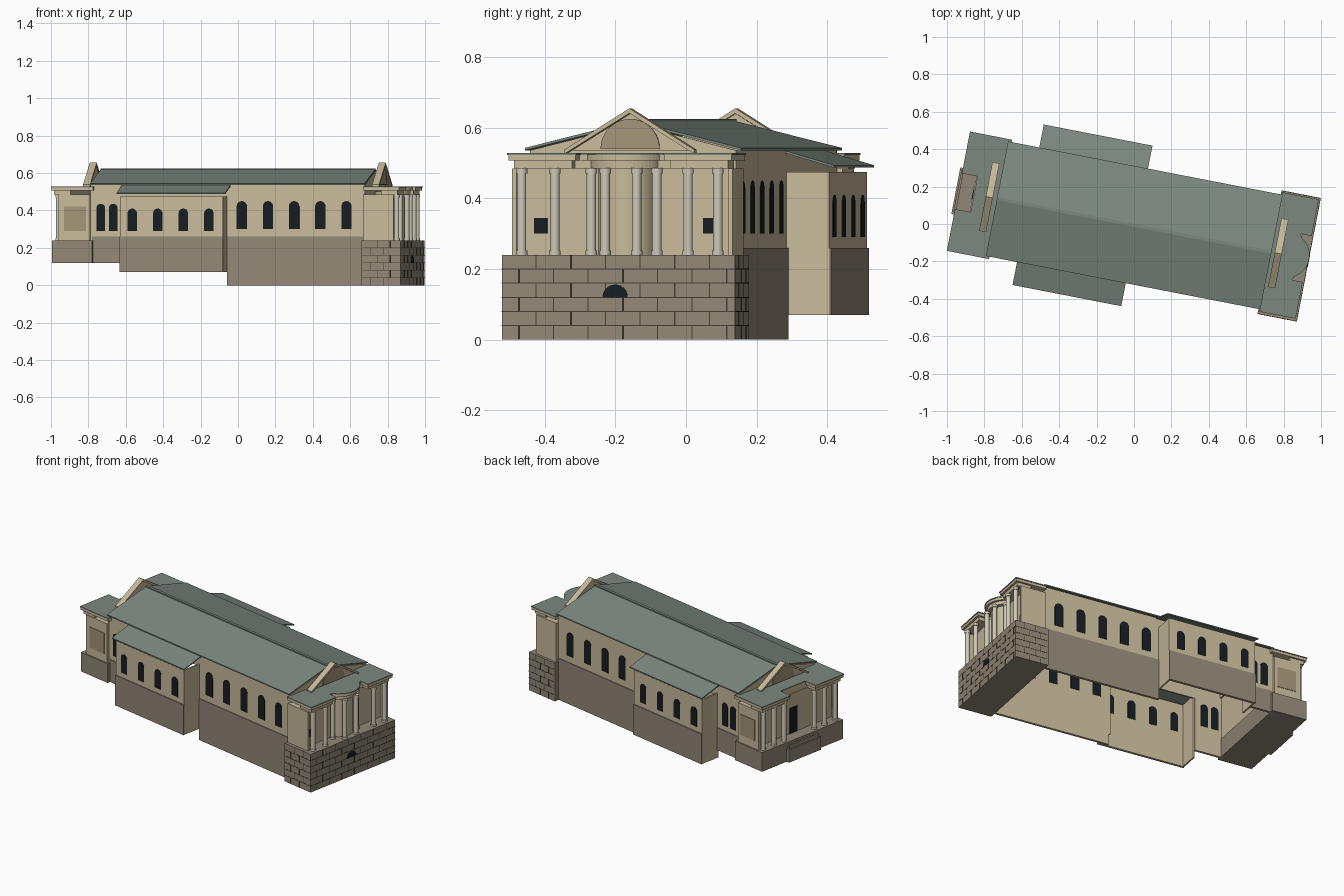
import bpy, bmesh
from math import sin, cos, pi, radians, asin
from mathutils import Matrix, Vector

if "Cube" in bpy.data.objects:
    bpy.data.objects.remove(bpy.data.objects["Cube"])

# Whole building is modelled along u (length) and v (depth), then turned on plan
M = Matrix.Rotation(radians(-11), 4, 'Z') @ Matrix.Translation((0, -0.007, 0))

def material(name, r, g, b):
    m = bpy.data.materials.new(name)
    m.diffuse_color = (r, g, b, 1)
    m.use_nodes = True
    m.node_tree.nodes["Principled BSDF"].inputs["Base Color"].default_value = m.diffuse_color
    return m

STONE = material("cream_stone", .58, .49, .325)
BASE = material("base_stone", .29, .245, .185)
ROOF = material("green_roof", .20, .25, .215)
GLASS = material("dark_glass", .008, .012, .016)
COLUMN = material("pale_column", .62, .59, .49)
PANEL = material("panel_stone", .37, .30, .19)
JOINT = material("joint", .06, .05, .04)

def part(name, mat, solids, smooth=False):
    """Each solid is (axis, 2D outline, low, high): an outline pushed along an axis."""
    bm = bmesh.new()
    for axis, pts, lo, hi in solids:
        def place(p, t):
            a, b = p
            return M @ Vector({'z': (a, b, t), 'u': (t, a, b), 'v': (a, t, b)}[axis])
        bot = [bm.verts.new(place(p, lo)) for p in pts]
        top = [bm.verts.new(place(p, hi)) for p in pts]
        bm.faces.new(bot)
        bm.faces.new(top)
        n = len(pts)
        for i in range(n):
            j = (i + 1) % n
            bm.faces.new((bot[i], bot[j], top[j], top[i]))
    bmesh.ops.recalc_face_normals(bm, faces=bm.faces)
    me = bpy.data.meshes.new(name)
    bm.to_mesh(me)
    bm.free()
    me.materials.append(mat)
    ob = bpy.data.objects.new(name, me)
    bpy.context.collection.objects.link(ob)
    if smooth:
        bpy.ops.object.select_all(action='DESELECT')
        ob.select_set(True)
        bpy.context.view_layer.objects.active = ob
        bpy.ops.object.shade_smooth_by_angle(angle=radians(35))
    return ob

def rect(a0, a1, b0, b1):
    return [(a0, b0), (a1, b0), (a1, b1), (a0, b1)]

def box(u0, u1, v0, v1, z0, z1):
    return ('z', rect(u0, u1, v0, v1), z0, z1)

def arc(ca, cb, r, a0, a1, n):
    return [(ca + r * cos(a0 + (a1 - a0) * i / n), cb + r * sin(a0 + (a1 - a0) * i / n))
            for i in range(n + 1)]

def arch(u, z0, z1, w):
    return [(u - w / 2, z0), (u + w / 2, z0)] + arc(u, z1 - w / 2, w / 2, 0, pi, 10)

def wall(s, u0, u1, v, z0, z1, t=.01):
    a, b = sorted((s * v, s * (v - t)))
    return box(u0, u1, a, b, z0, z1)

# Long side walls, side wings, stone bases, windows and wing roofs, both sides
for s, side in ((-1, "front"), (1, "back")):
    part(side + "_main_wall", STONE, [wall(s, .0, .75, .297, .0, .535),
                                      wall(s, -.745, -.56, .297, .12, .535),
                                      wall(s, -.56, .0, .297, .46, .535)])
    part(side + "_main_base", BASE, [wall(s, .0, .745, .302, .0, .26, .005),
                                     wall(s, -.735, -.56, .302, .12, .26, .005)])
    part(side + "_wing_wall", STONE, [wall(s, -.56, .0, .42, .07, .475),
                                      wall(s, -.56, -.55, .41, .07, .475, .12),
                                      wall(s, -.01, .0, .41, .07, .475, .12)])
    part(side + "_wing_base", BASE, [wall(s, -.562, .002, .426, .07, .26, .006)])
    part(side + "_wing_roof", ROOF, [('u', [(s * .29, .537), (s * .437, .494),
                                            (s * .437, .487), (s * .29, .53)], -.575, .017)])
    wins = []
    groups = (([.08 + .1425 * i for i in range(5)], .30, .45, .056, .299),
              ([-.493 + .139 * i for i in range(4)], .29, .41, .05, .422),
              ([-.688, -.62], .29, .435, .047, .299))
    for us, z0, z1, w, v in groups:
        lo, hi = sorted((s * v, s * (v - .014)))
        wins += [('v', arch(u, z0, z1, w), lo, hi) for u in us]
    part(side + "_windows", GLASS, wins)
    # Recessed-looking panel on the side of the left block
    lo, hi = sorted((s * .30, s * .317))
    part(side + "_side_panel", PANEL, [('v', rect(-.885, -.765, .29, .42), lo, hi)])

# Main gabled roof with ridge and end gable walls
part("main_roof", ROOF, [('u', [(-.312, .543), (0, .62), (.312, .543),
                                (.312, .536), (0, .612), (-.312, .536)], -.745, .75)])
part("roof_ridge", ROOF, [box(-.745, .75, -.008, .008, .61, .625)])
gable = [(-.297, .2), (-.297, .536), (0, .61), (.297, .536), (.297, .2)]
part("gable_walls", STONE, [('u', gable, -.745, -.735), ('u', gable, .74, .75)])

# Pediments at both ends: recessed triangle, raking beams and half-round panel
for s, end in ((-1, "left"), (1, "right")):
    def span(a, b):
        return sorted((s * a, s * b))
    part(end + "_pediment", STONE, [('u', [(-.17, .535), (.17, .535), (0, .64)], *span(.772, .79))])
    part(end + "_pediment_beams", STONE,
         [('u', [(-.187, .538), (0, .655), (.187, .538), (.187, .526),
                 (0, .641), (-.187, .526)], *span(.768, .806))])
    part(end + "_lunette", PANEL, [('u', arc(0, .54, .085, 0, pi, 20), *span(.78, .795))])

# Right block: base, body, round bay
CU = .833
part("right_base", BASE, [box(.74, .953, -.338, .333, 0, .24)])
part("right_body", STONE, [box(.745, .865, -.318, .318, .24, .485),
                           box(.86, .91, -.318, -.305, .24, .485),
                           box(.86, .91, .305, .318, .24, .485)])
part("round_bay", STONE, [('z', arc(CU, 0, .083, 0, 2 * pi, 32)[:-1], .24, .50)], True)

def right_plan(d):
    r = .122 - d
    a = asin((.105 - d * .5) / r)
    e = .325 - d
    return ([(.745, -e), (.945 - d, -e), (.945 - d, -.125 - d), (.885, -.125 - d)]
            + arc(CU, 0, r, -a, a, 20)
            + [(.885, .125 + d), (.945 - d, .125 + d), (.945 - d, e), (.745, e)])

part("right_roof", ROOF, [('z', right_plan(0), .523, .529)])
part("right_cornice", STONE, [('z', right_plan(.003), .507, .523)])
part("right_frieze", STONE, [('z', [p if p[0] > .8 else (.84, p[1]) for p in right_plan(.016)],
                              .485, .507)])

# Left block: base, steps, body with recessed centre
part("left_base", BASE, [box(-.95, -.73, -.322, .322, .12, .24)])
part("entrance_steps", BASE, [box(-.969, -.90, -.127, .127, .12, .20),
                              box(-.96, -.90, -.115, .115, .20, .225)])
part("left_body", STONE, [box(-.875, -.745, -.314, .314, .24, .485),
                          box(-.915, -.87, -.314, -.30, .24, .485),
                          box(-.915, -.87, .30, .314, .24, .485)])

def left_plan(d):
    e, n = .325 - d, .097 + d
    return [(-.725, -e), (-.955 + d, -e), (-.955 + d, -n), (-.87, -n),
            (-.87, n), (-.955 + d, n), (-.955 + d, e), (-.725, e)]

part("left_roof", ROOF, [('z', left_plan(0), .523, .529)])
part("left_cornice", STONE, [('z', left_plan(.003), .507, .523)])
part("left_frieze", STONE, [('z', [p if p[0] < -.8 else (-.85, p[1]) for p in left_plan(.014)],
                             .485, .507)])

# Doors and small windows behind the columns
part("porch_openings", GLASS, [box(.86, .868, -.262, -.225, .30, .345),
                               box(.86, .868, .225, .262, .30, .345),
                               box(-.878, -.87, -.03, .03, .24, .40)])

# Columns with small bases and capitals
spots = [(.922, v) for v in (-.288, -.192, .192, .278)]
spots += [(CU + .107 * cos(radians(a)), .107 * sin(radians(a))) for a in (-62, -25, 25, 62)]
spots += [(-.922, s * v) for s in (-1, 1) for v in (.12, .2, .285)]
for i, (u, v) in enumerate(spots):
    ring = lambda r: arc(u, v, r, 0, 2 * pi, 16)[:-1]
    part("column_%d" % (i + 1), COLUMN, [('z', ring(.0135), .25, .472),
                                         ('z', ring(.0165), .238, .252),
                                         ('z', ring(.0165), .470, .486)], True)

# Masonry joints on the right base and the half-round cellar window
joints = []
rows = [.04 * i for i in range(1, 6)]
for z in rows:
    joints.append(box(.95, .9542, -.3385, .334, z - .0015, z + .0015))
    joints.append(box(.745, .953, -.3392, -.335, z - .0015, z + .0015))
    joints.append(box(.745, .953, .33, .3342, z - .0015, z + .0015))
for k in range(6):
    z0 = .04 * k
    off = .05 * (k % 2)
    for v in [-.29 + off + .1 * j for j in range(7)]:
        if v < .32:
            joints.append(box(.95, .9542, v - .0015, v + .0015, z0, z0 + .04))
    for u in (.79 + off * .7, .86 + off * .7):
        joints.append(box(u - .0015, u + .0015, -.3392, -.335, z0, z0 + .04))
        joints.append(box(u - .0015, u + .0015, .33, .3342, z0, z0 + .04))
part("masonry_joints", JOINT, joints)
part("cellar_window", GLASS, [('u', arc(-.012, .12, .036, 0, pi, 16), .945, .956)])
